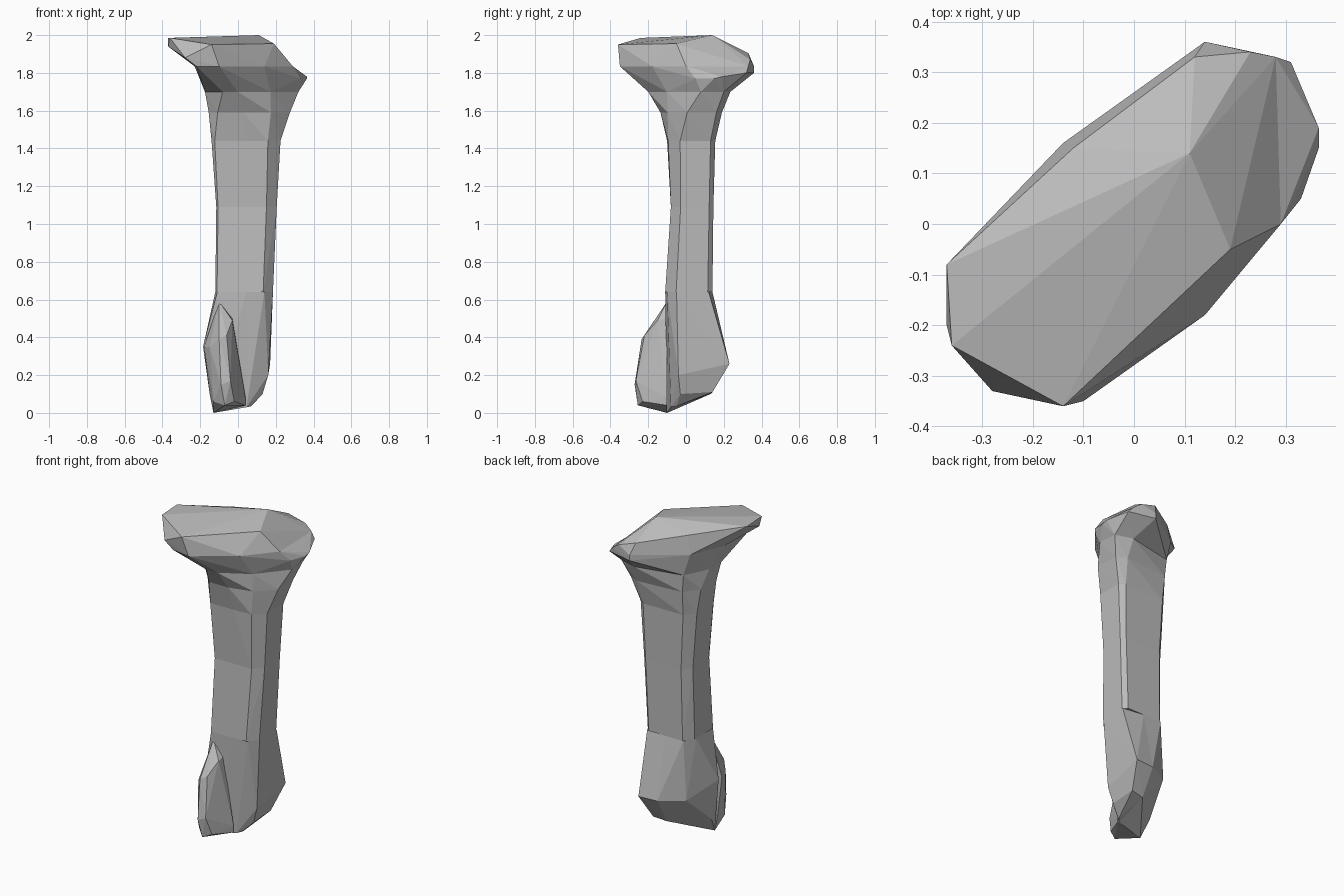
import bpy
import bmesh
from mathutils import Vector

default_cube = bpy.data.objects.get("Cube")
if default_cube:
    bpy.data.objects.remove(default_cube, do_unlink=True)

# One plain grey for the whole bone
bone_grey = bpy.data.materials.new("bone_grey")
bone_grey.use_nodes = True
grey = (.5, .5, .5, 1)
bone_grey.diffuse_color = grey
bone_grey.node_tree.nodes["Principled BSDF"].inputs["Base Color"].default_value = grey


def convex_part(name, points):
    """Make a flat-shaded convex block around the given points."""
    bm = bmesh.new()
    for point in points:
        bm.verts.new(point)
    result = bmesh.ops.convex_hull(bm, input=bm.verts[:])
    unused = [v for v in bm.verts if not v.link_faces]
    bmesh.ops.delete(bm, geom=unused, context='VERTS')
    bmesh.ops.dissolve_limit(bm, angle_limit=.02, verts=bm.verts[:], edges=bm.edges[:])
    bmesh.ops.recalc_face_normals(bm, faces=bm.faces[:])
    mesh = bpy.data.meshes.new(name)
    bm.to_mesh(mesh)
    bm.free()
    mesh.materials.append(bone_grey)
    part = bpy.data.objects.new(name, mesh)
    bpy.context.collection.objects.link(part)
    return part


# Cross-sections in unit space: boxy along the shaft, diagonal near the head
shaft_profile = [(0, .1), (.03, 0), (.5, 0), (.83, 0), (1, .23),
                 (1, .9), (.92, 1), (.15, 1), (0, .78)]
neck_profile = [(0, .23), (.19, 0), (.35, 0), (.7, .23), (1, .64),
                (.98, .92), (.76, 1), (.15, .85), (0, .5)]


def ring(z, left, right, front, back, blend):
    """Place a blend of the two cross-sections inside the given bounds."""
    points = []
    for boxy, diagonal in zip(shaft_profile, neck_profile):
        x, y = Vector(boxy).lerp(Vector(diagonal), blend)
        points.append((left + x * (right - left), front + y * (back - front), z))
    return points


# Shaft and neck, built from stacked blocks between neighbouring rings
rings = [
    ring(.64, -.12, .185, -.11, .14, 0),
    ring(1.09, -.115, .205, -.08, .145, 0),
    ring(1.44, -.14, .225, -.1, .155, .1),
    ring(1.59, -.155, .275, -.135, .19, .5),
    ring(1.7, -.175, .32, -.2, .235, 1),
]
names = ["lower_shaft", "upper_shaft", "lower_neck", "upper_neck"]
for name, lower, upper in zip(names, rings, rings[1:]):
    convex_part(name, lower + upper)

# Rim shared by the flared collar and the head
rim = [(x, y, 1.835) for x, y in [
    (-.22, -.33), (-.1, -.35), (.14, -.18), (.29, 0),
    (.28, .33), (.14, .36), (-.14, .16), (-.23, -.05)]]

# Flared collar with a lip hanging out on one side
collar_lip = [(.33, .05, 1.77), (.365, .15, 1.77), (.365, .19, 1.78),
              (.31, .32, 1.8), (.14, .36, 1.8)]
convex_part("collar", rings[-1] + rim + collar_lip)

# Slanted head with a raised tip
raised_tip = [(-.37, -.08, 1.985), (-.36, -.24, 1.985), (-.37, -.2, 1.94),
              (-.28, -.33, 1.88), (-.14, -.36, 1.95)]
crown = [(.11, .14, 2), (.19, -.05, 1.955), (-.12, .15, 1.95),
         (.12, .33, 1.905), (.23, .34, 1.87)]
convex_part("head", rim + raised_tip + crown)

# Lower end: two lobes meeting on a vertical split
split = .045
seam = [(split, y, z) for y, z in [
    (-.11, .64), (.14, .64), (.22, .26), (.13, .1), (-.08, .03)]]
outer_lobe = [(.14, -.1, .64), (.185, -.05, .64), (.185, .12, .64),
              (.17, .23, .26), (.16, -.04, .2), (.13, .14, .11),
              (.13, -.03, .1), (.07, -.05, .035)]
convex_part("outer_lobe", seam + outer_lobe)

inner_lobe = [(-.11, -.11, .64), (-.12, .07, .64), (-.08, .14, .64),
              (-.185, -.06, .35), (-.1, .14, .27), (-.15, -.04, .1),
              (-.13, -.1, 0)]
convex_part("inner_lobe", seam + inner_lobe)

# Knob bulging forward from the inner lobe
knob_base = [(x, -.1, z) for x, z in [
    (-.1, .59), (-.03, .5), (0, .3), (.04, .08),
    (.04, .04), (-.13, 0), (-.15, .1), (-.18, .35)]]
knob_face = [(-.1, -.235, .39), (-.06, -.22, .41), (-.03, -.15, .49),
             (-.09, -.272, .15), (-.04, -.265, .17), (-.07, -.255, .04),
             (-.13, -.2, .06), (-.02, -.23, .06), (-.15, -.18, .35)]
convex_part("front_knob", knob_base + knob_face)
